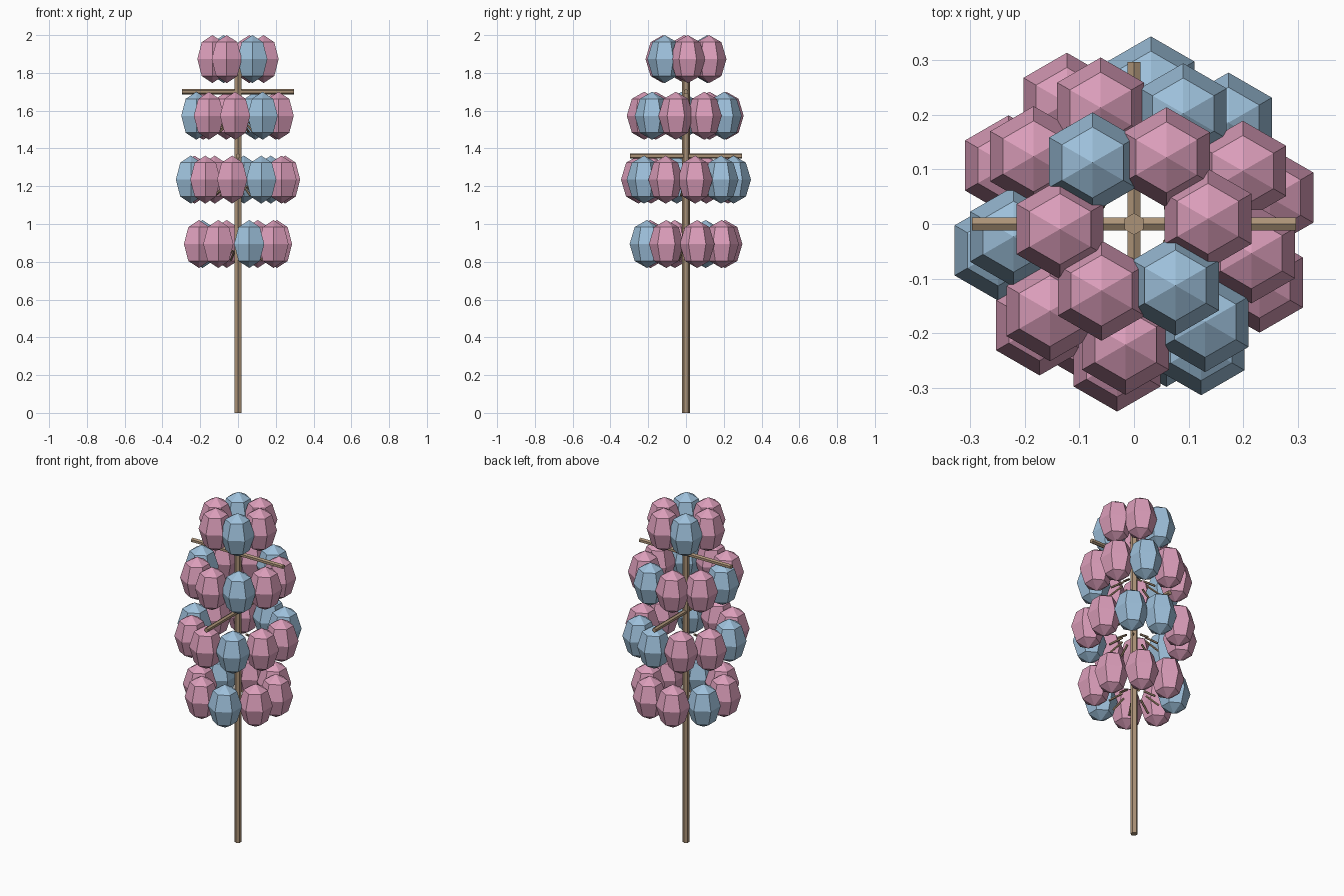
import bpy, math
from mathutils import Vector, Matrix

if "Cube" in bpy.data.objects:
    bpy.data.objects.remove(bpy.data.objects["Cube"])


def material(name, rgb):
    m = bpy.data.materials.new(name)
    m.use_nodes = True
    color = (*rgb, 1.0)
    m.diffuse_color = color
    m.node_tree.nodes["Principled BSDF"].inputs["Base Color"].default_value = color
    return m


PINK = material("soft pink", (0.71, 0.34, 0.49))
BLUE = material("pale blue", (0.34, 0.53, 0.71))
WOOD = material("wood", (0.41, 0.29, 0.185))
SIDES = 6


def lathe(name, profile, mat):
    """Six-sided flat-shaded solid from (radius, height) points, bottom to top."""
    verts, faces, rings = [], [], []
    for r, z in profile:
        count = SIDES if r > 0 else 1
        rings.append([len(verts) + k for k in range(count)])
        for k in range(count):
            a = math.pi / 2 + math.tau * k / SIDES
            verts.append((r * math.cos(a), r * math.sin(a), z))
    for low, high in zip(rings, rings[1:]):
        for k in range(SIDES):
            n = (k + 1) % SIDES
            if len(low) == 1:
                faces.append((low[0], high[n], high[k]))
            elif len(high) == 1:
                faces.append((low[k], low[n], high[0]))
            else:
                faces.append((low[k], low[n], high[n], high[k]))
    # Flat caps on open ends
    if len(rings[0]) > 1:
        faces.append(rings[0][::-1])
    if len(rings[-1]) > 1:
        faces.append(rings[-1])
    mesh = bpy.data.meshes.new(name)
    mesh.from_pydata(verts, [], faces)
    mesh.materials.append(mat)
    return mesh


def place(name, mesh, matrix):
    obj = bpy.data.objects.new(name, mesh)
    bpy.context.collection.objects.link(obj)
    obj.matrix_world = matrix
    return obj


def rod(name, start, end, radius, up):
    """Hexagonal stick between two points, one edge facing up."""
    start, end = Vector(start), Vector(end)
    d = (end - start).normalized()
    y = (Vector(up) - d * d.dot(Vector(up))).normalized()
    x = y.cross(d)
    frame = Matrix((x, y, d)).transposed().to_4x4()
    mesh = lathe(name, [(radius, 0), (radius, (end - start).length)], WOOD)
    return place(name, mesh, Matrix.Translation(start) @ frame)


# Stem and the two crossing perches
rod("stem", (0, 0, 0), (0, 0, 1.91), 0.02, (0, 1, 0))
rod("upper_crossbar", (-0.297, 0, 1.70), (0.297, 0, 1.70), 0.0135, (0, 0, 1))
rod("lower_crossbar", (0, -0.297, 1.36), (0, 0.297, 1.36), 0.0135, (0, 0, 1))

# Bud shape: a coarse six-sided ellipsoid
BUD_R, BUD_H = 0.092, 0.127
profile = []
for i in range(5):
    t = math.pi * (i / 4 - 0.5)
    r = BUD_R * math.cos(t) if 0 < i < 4 else 0
    profile.append((r, BUD_H * math.sin(t)))
pink_bud = lathe("pink_bud", profile, PINK)
blue_bud = lathe("blue_bud", profile, BLUE)

# Tiers of buds: height, ring radius, count, first angle in degrees
TIERS = [
    (0.894, 0.215, 8, 61),
    (1.235, 0.254, 10, 83),
    (1.573, 0.222, 9, 106),
    (1.873, 0.136, 6, 4),
]
index = 0
for tier, (z, ring, count, first) in enumerate(TIERS, 1):
    for k in range(count):
        a = math.radians(first + 360 * k / count)
        out = Vector((math.cos(a), math.sin(a), 0))
        is_blue = index % 3 == 2
        place(f"bud_tier{tier}_{k + 1}", blue_bud if is_blue else pink_bud,
              Matrix.Translation(out * ring + Vector((0, 0, z))))
        # Short drooping twig tucked behind each bud
        rod(f"twig_tier{tier}_{k + 1}",
            out * 0.065 + Vector((0, 0, z - 0.035)),
            out * 0.135 + Vector((0, 0, z - 0.085)), 0.006, (0, 0, 1))
        index += 1
